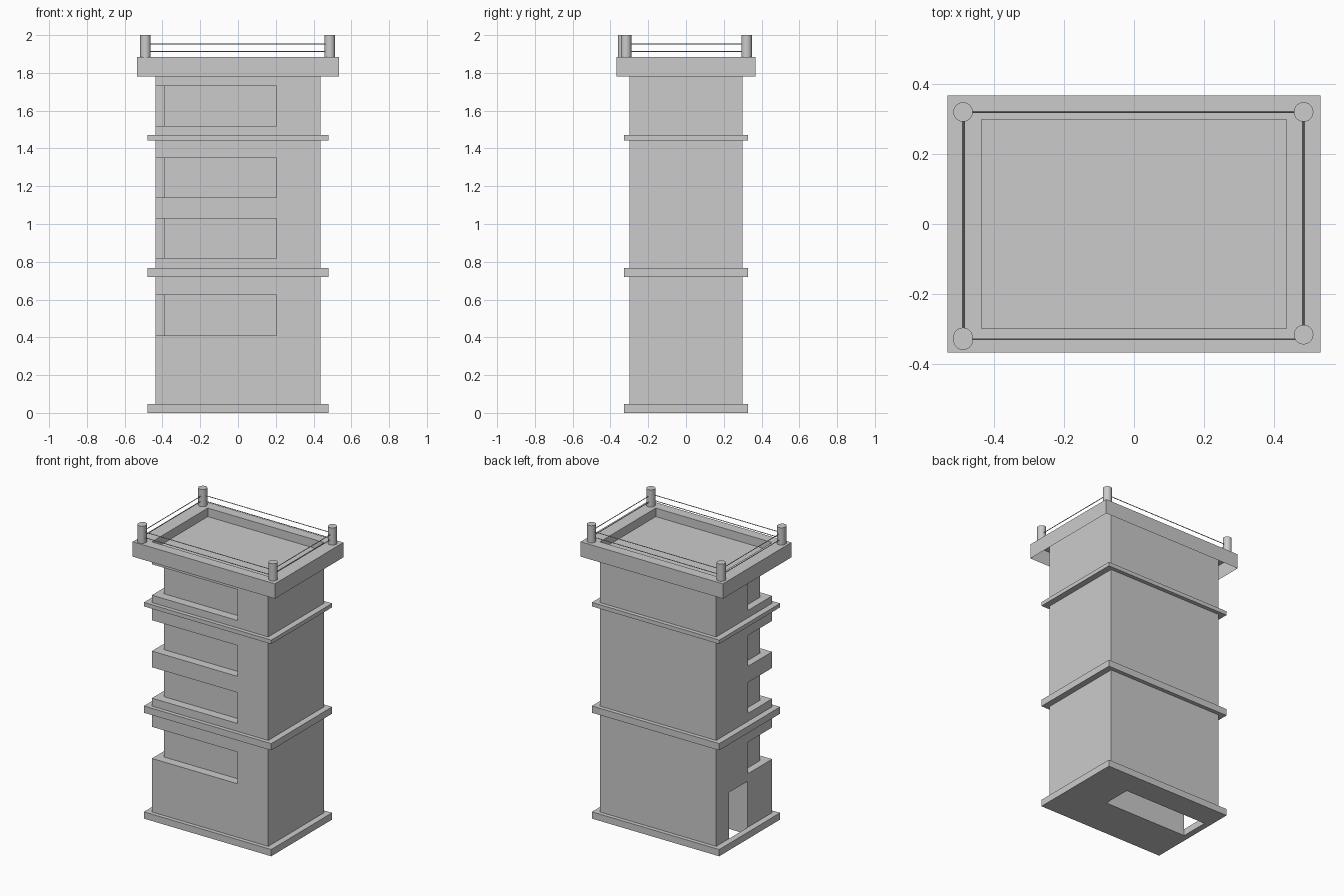
import bpy, bmesh, math
from mathutils import Vector

if "Cube" in bpy.data.objects:
    bpy.data.objects.remove(bpy.data.objects["Cube"])


def finish(name, bm):
    me = bpy.data.meshes.new(name)
    bm.to_mesh(me)
    bm.free()
    ob = bpy.data.objects.new(name, me)
    bpy.context.collection.objects.link(ob)
    return ob


def box(name, lo, hi):
    bm = bmesh.new()
    bmesh.ops.create_cube(bm, size=1)
    for v in bm.verts:
        v.co = Vector([lo[i] + (v.co[i] + 0.5) * (hi[i] - lo[i]) for i in range(3)])
    return finish(name, bm)


def rect_loft(name, loops, closed=False):
    """Skin between rectangles given as (half x, half y, z)."""
    bm = bmesh.new()
    rings = [[bm.verts.new((sx * hx, sy * hy, z))
              for sx, sy in ((-1, -1), (1, -1), (1, 1), (-1, 1))] for hx, hy, z in loops]
    pairs = list(zip(rings, rings[1:]))
    if closed:
        pairs.append((rings[-1], rings[0]))
    for a, b in pairs:
        for i in range(4):
            j = (i + 1) % 4
            bm.faces.new((a[i], a[j], b[j], b[i]))
    return finish(name, bm)


def rod(name, a, b, radius, sides):
    a, b = Vector(a), Vector(b)
    bm = bmesh.new()
    bmesh.ops.create_cone(bm, cap_ends=True, segments=sides, radius1=radius,
                          radius2=radius, depth=(b - a).length)
    ob = finish(name, bm)
    ob.rotation_mode = 'QUATERNION'
    ob.rotation_quaternion = (b - a).to_track_quat('Z', 'Y')
    ob.location = (a + b) / 2
    return ob


BX, BY = 0.4375, 0.30      # half size of the tower body
FLOOR, RIM = 1.825, 1.883  # roof floor and rim top

# Tower body, with corner window recesses and a doorway cut out
body = box("tower_body", (-BX, -BY, 0), (BX, BY, FLOOR))
cutters = [box("door_cutter", (-0.6, -0.035, -0.1), (0.195, 0.162, 0.36))]
for z0, z1 in ((0.41, 0.625), (0.82, 1.03), (1.14, 1.35), (1.52, 1.73)):
    cutters.append(box("front_window_cutter", (-0.6, -0.6, z0), (0.205, -0.24, z1)))
    cutters.append(box("side_window_cutter", (-0.6, -0.6, z0), (-0.388, -0.04, z1)))
for c in cutters:
    c.hide_render = True
    mod = body.modifiers.new("cut", 'BOOLEAN')
    mod.operation, mod.solver, mod.object = 'DIFFERENCE', 'EXACT', c
carved = bpy.data.meshes.new_from_object(body.evaluated_get(bpy.context.evaluated_depsgraph_get()))
body.modifiers.clear()
body.data = carved
for c in cutters:
    bpy.data.objects.remove(c)

# Trim bands around the body
for name, z0, z1 in (("base_band", 0, 0.046), ("middle_band", 0.72, 0.766), ("upper_band", 1.443, 1.47)):
    rect_loft(name, [(0.479, 0.327, z0), (0.479, 0.327, z1), (BX, BY, z1), (BX, BY, z0)], closed=True)

# Overhanging roof rim, open underneath
rect_loft("roof_rim", [(0.535, 0.368, 1.782), (0.535, 0.368, RIM), (BX, BY, RIM), (BX, BY, FLOOR)])

# Corner posts
corners = [(-0.49, -0.333), (0.486, -0.317), (0.486, 0.321), (-0.49, 0.321)]
for x, y in corners + [(-0.49, -0.325)]:
    post = rod("corner_post", (x, y, RIM), (x, y, 2.0), 0.028, 32)
    bpy.ops.object.select_all(action='DESELECT')
    post.select_set(True)
    bpy.context.view_layer.objects.active = post
    bpy.ops.object.shade_smooth_by_angle(angle=math.radians(40))

# Two thin rails on each side
for z, off in ((1.914, -0.002), (1.952, 0.002)):
    for name, a, b in (("front_rail", (-0.49, -0.33), (0.486, -0.33)),
                       ("back_rail", (-0.49, 0.321), (0.486, 0.321)),
                       ("left_rail", (-0.489 + off, -0.33), (-0.489 + off, 0.321)),
                       ("right_rail", (0.486 + off, -0.317), (0.486 + off, 0.321))):
        rod(name, (*a, z), (*b, z), 0.0025, 8)
